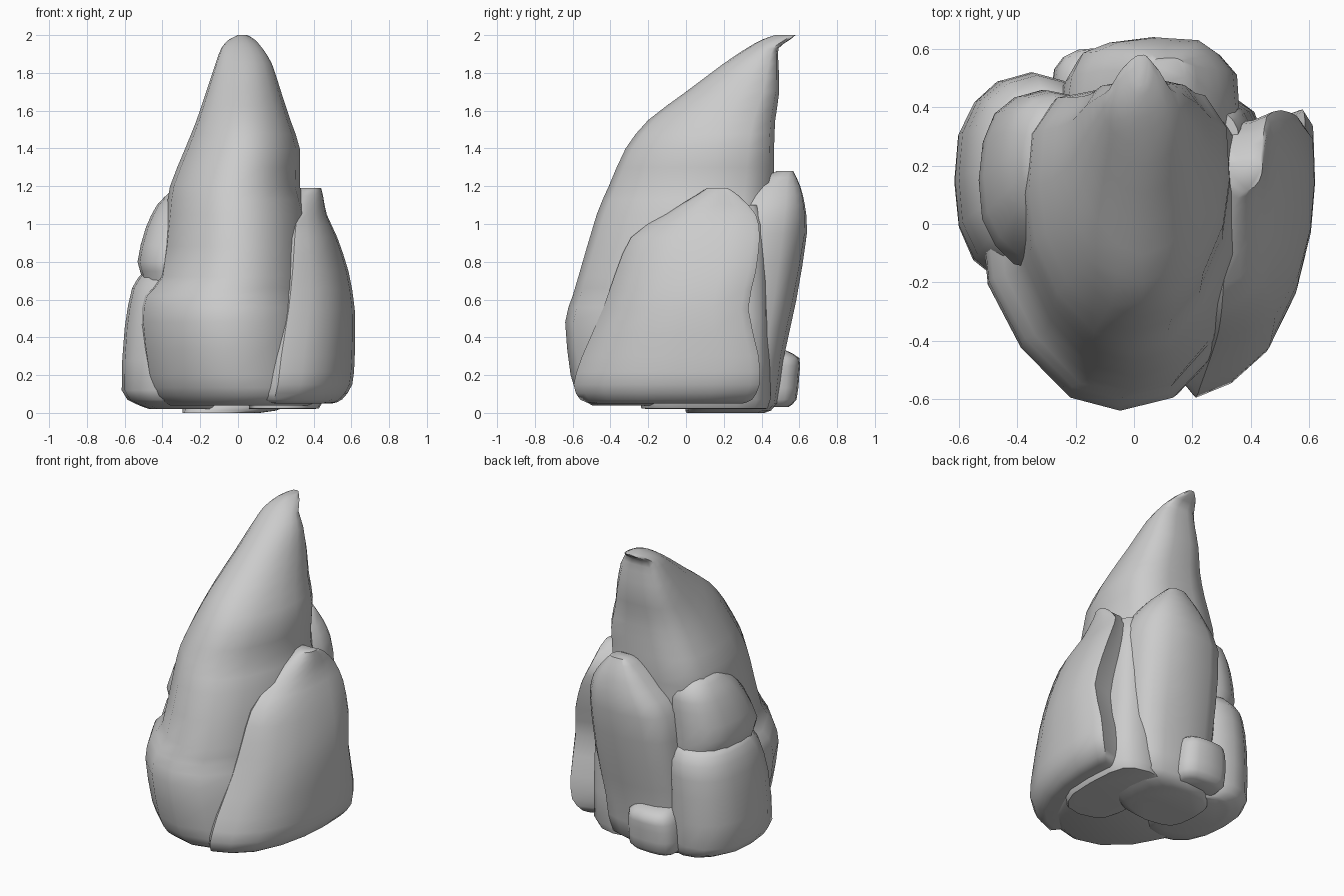
import bpy, bmesh, math
from mathutils import Vector


def superellipse(power, n=16):
    """Unit section between an ellipse (power 1) and a box (power 0)."""
    return [(math.copysign(abs(math.cos(a)) ** power, math.cos(a)),
             math.copysign(abs(math.sin(a)) ** power, math.sin(a)))
            for a in [math.tau * i / n for i in range(n)]]


# Unit cross-sections (u across x, v across y), counter-clockwise from above
WEDGE = [(0, -1), (.38, -.91), (.7, -.62), (.92, -.2), (1, .2), (.96, .65), (.72, .93), (.3, 1),
         (-.3, .98), (-.72, .92), (-.96, .65), (-1, .2), (-.95, -.2), (-.72, -.6), (-.36, -.91)]
SLAB = [(-.3, -1), (.1, -.9), (.5, -.68), (.8, -.3), (.95, .1), (1, .5), (.98, .9), (.88, 1),
        (.4, .9), (-.4, .85), (-1, .8), (-1, .1), (-.9, -.55)]
ROUND = superellipse(.7)
OVAL = superellipse(.88)


def smooth_rings(rings):
    """Insert a softened ring between each neighbouring pair."""
    out = []
    for i in range(len(rings) - 1):
        p = [Vector(rings[min(max(i + k, 0), len(rings) - 1)]) for k in (-1, 0, 1, 2)]
        out += [p[1], (p[1] + p[2]) * .55 - (p[0] + p[3]) * .05]
    return out + [Vector(rings[-1])]


def rock(name, section, rings, crag=.0):
    """Loft a section through rings of (z, x0, x1, y0, y1)."""
    bm = bmesh.new()
    loops = []
    for z, x0, x1, y0, y1 in smooth_rings(rings):
        loop = []
        for k, (u, v) in enumerate(section):
            s = 1 - crag * (.5 + .5 * math.sin(k * 2.4 + z * 3))
            loop.append(bm.verts.new(((x0 + x1) / 2 + u * s * (x1 - x0) / 2,
                                      (y0 + y1) / 2 + v * s * (y1 - y0) / 2, z)))
        loops.append(loop)
    n = len(section)
    for a, b in zip(loops, loops[1:]):
        for i in range(n):
            bm.faces.new((a[i], a[(i + 1) % n], b[(i + 1) % n], b[i]))
    bm.faces.new(loops[0][::-1])
    bm.faces.new(loops[-1])
    bmesh.ops.recalc_face_normals(bm, faces=bm.faces)
    me = bpy.data.meshes.new(name)
    bm.to_mesh(me)
    bm.free()
    ob = bpy.data.objects.new(name, me)
    bpy.context.collection.objects.link(ob)
    bpy.ops.object.select_all(action='DESELECT')
    ob.select_set(True)
    bpy.context.view_layer.objects.active = ob
    bpy.ops.object.shade_smooth_by_angle(angle=math.radians(50))
    return ob


# Tall leaning spire with a broad front foot and hooked tip
rock("main_spire", WEDGE, [
    (.04, -.38, .42, -.50, .35), (.09, -.45, .48, -.57, .42), (.2, -.49, .46, -.615, .45),
    (.48, -.525, .43, -.645, .45), (.62, -.505, .41, -.605, .45), (.72, -.42, .40, -.575, .45),
    (1.05, -.38, .37, -.475, .46), (1.2, -.36, .33, -.41, .47), (1.4, -.28, .33, -.32, .47),
    (1.55, -.22, .28, -.2, .475), (1.7, -.17, .23, 0, .495), (1.85, -.12, .18, .2, .49),
    (1.93, -.09, .13, .32, .49), (1.975, -.05, .09, .4, .55), (2.0, 0, .05, .47, .58)], .01)

# Slab leaning on the right side
rock("right_slab", SLAB, [
    (.05, .05, .5, -.5, .3), (.07, .0, .55, -.56, .35), (.15, 0, .605, -.595, .39),
    (.3, .02, .618, -.55, .385), (.55, .08, .618, -.44, .33), (.75, .13, .585, -.37, .37),
    (.93, .18, .525, -.29, .39), (1.05, .23, .47, -.12, .37), (1.15, .28, .45, .05, .28),
    (1.19, .33, .44, .11, .22)])

# Rock filling the gap between slab and back boulder
rock("back_right_filler", ROUND, [
    (.02, .05, .4, -.2, .42), (.07, .05, .46, -.25, .45), (.5, .1, .44, .0, .44),
    (.85, .12, .42, .0, .43), (1.0, .15, .4, .05, .42), (1.1, .2, .36, .15, .38)], .03)

# Tall boulder at the back
rock("back_boulder", ROUND, [
    (0, -.3, .12, .0, .42), (.05, -.3, .3, .0, .49), (.3, -.28, .33, .1, .52),
    (.6, -.27, .36, .1, .585), (.95, -.24, .37, .1, .645), (1.1, -.13, .33, .2, .635),
    (1.2, -.04, .26, .3, .61), (1.28, .05, .18, .48, .57)], .04)

# Small block at the foot of the back
rock("back_foot_block", ROUND, [
    (.03, -.24, .02, .35, .54), (.07, -.28, .06, .33, .585), (.2, -.28, .06, .33, .6),
    (.29, -.26, .05, .33, .6), (.33, -.22, 0, .36, .53)])

# Upper boulder on the left
rock("upper_left_boulder", OVAL, [
    (.3, -.46, -.1, -.1, .42), (.68, -.5, -.1, -.14, .45), (.8, -.535, -.1, -.16, .46),
    (.98, -.49, -.1, -.08, .46), (1.1, -.43, -.12, .01, .44), (1.17, -.36, -.17, .12, .36)], .02)

# Lower boulder on the left, reaching the ground
rock("lower_left_boulder", OVAL, [
    (.02, -.47, -.1, -.05, .44), (.05, -.55, -.1, -.17, .48), (.12, -.62, -.1, -.22, .51),
    (.45, -.605, -.1, -.2, .52), (.66, -.565, -.1, -.15, .51), (.74, -.51, -.12, -.08, .45)], .02)
